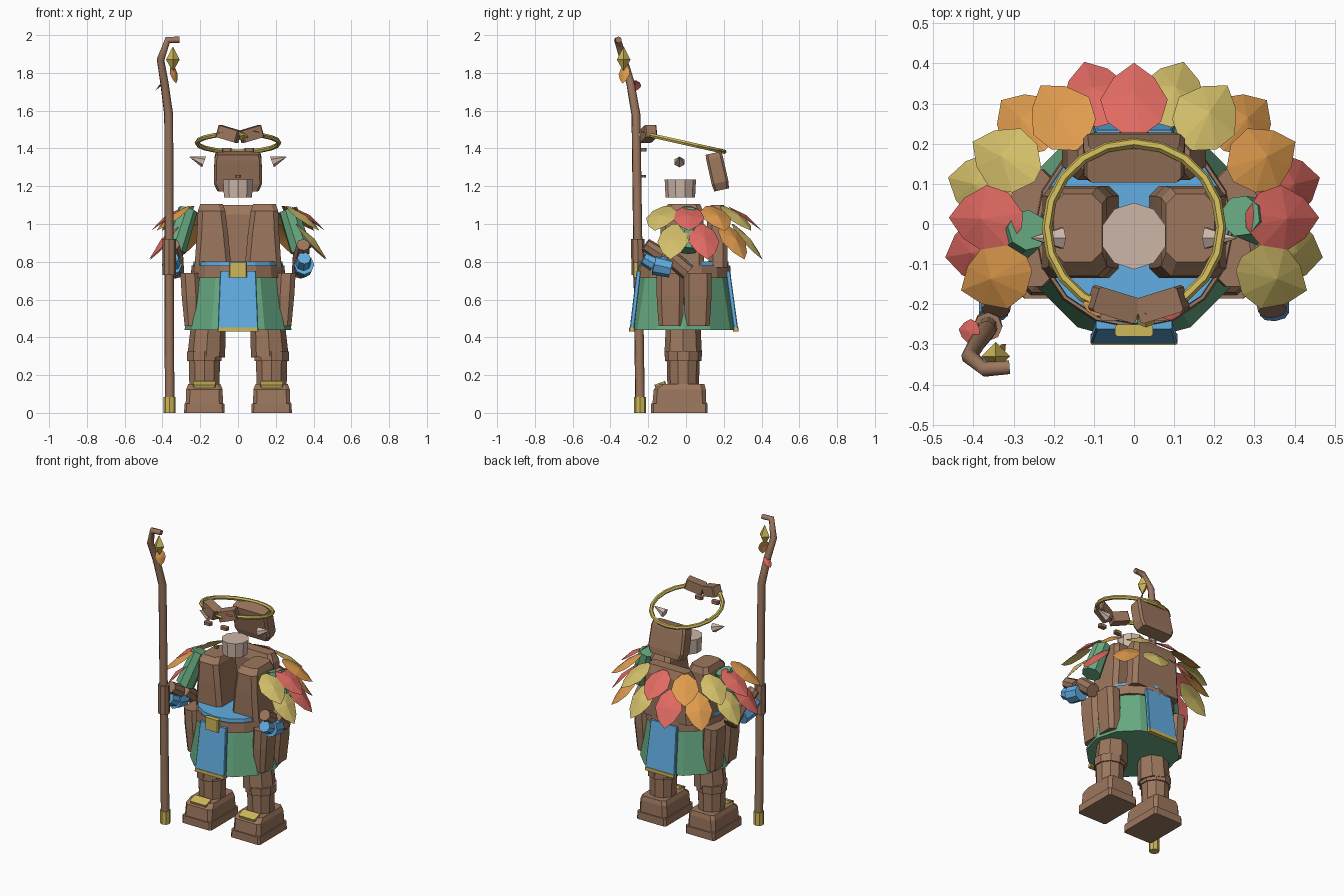
import bpy, bmesh, math
from mathutils import Matrix, Vector

cube = bpy.data.objects.get("Cube")
if cube:
    bpy.data.objects.remove(cube, do_unlink=True)


def material(name, *rgb):
    col = [((c / 255 + 0.055) / 1.055) ** 2.4 for c in rgb] + [1]
    m = bpy.data.materials.new(name)
    m.use_nodes = True
    m.diffuse_color = col
    m.node_tree.nodes["Principled BSDF"].inputs["Base Color"].default_value = col
    return m


BROWN = material("leather brown", 156, 119, 94)
BLUE = material("cloth blue", 98, 174, 226)
GREEN = material("cloth green", 104, 170, 130)
RED = material("leaf red", 224, 106, 98)
ORANGE = material("leaf orange", 224, 156, 78)
YELLOW = material("leaf yellow", 212, 192, 106)
GOLD = material("gold", 206, 184, 90)
SKIN = material("pale skin", 205, 182, 168)


def finish(name, bm, mat, matrix=None):
    bmesh.ops.recalc_face_normals(bm, faces=bm.faces)
    if matrix:
        bm.transform(matrix)
    mesh = bpy.data.meshes.new(name)
    bm.to_mesh(mesh)
    bm.free()
    mesh.materials.append(mat)
    ob = bpy.data.objects.new(name, mesh)
    bpy.context.collection.objects.link(ob)
    return ob


def place(pos, rx=0, ry=0, rz=0):
    return (Matrix.Translation(pos) @ Matrix.Rotation(rz, 4, "Z")
            @ Matrix.Rotation(ry, 4, "Y") @ Matrix.Rotation(rx, 4, "X"))


def block(name, sections, mat, matrix=None, cut=0.012):
    """Chamfered rectangles (z, cx, cy, sx, sy) stacked and skinned."""
    bm = bmesh.new()
    rings = []
    for z, cx, cy, sx, sy in sections:
        a, b = sx / 2, sy / 2
        c = min(cut, a * 0.5, b * 0.5)
        pts = [(a, c - b), (a, b - c), (a - c, b), (c - a, b),
               (-a, b - c), (-a, c - b), (c - a, -b), (a - c, -b)]
        rings.append([bm.verts.new((cx + x, cy + y, z)) for x, y in pts])
    for lo, hi in zip(rings, rings[1:]):
        for i in range(8):
            j = (i + 1) % 8
            bm.faces.new((lo[i], lo[j], hi[j], hi[i]))
    bm.faces.new(rings[0])
    bm.faces.new(rings[-1])
    return finish(name, bm, mat, matrix)


def box(name, pos, size, mat, rx=0, ry=0, rz=0):
    x, y, z = size
    return block(name, [(-z / 2, 0, 0, x, y), (z / 2, 0, 0, x, y)], mat,
                 place(pos, rx, ry, rz), 0.006)


def limb(name, a, b, ra, rb, mat, n=8):
    a, b = Vector(a), Vector(b)
    bm = bmesh.new()
    turn = (b - a).to_track_quat("Z", "Y").to_matrix().to_4x4()
    bmesh.ops.create_cone(bm, cap_ends=True, segments=n, radius1=ra, radius2=rb,
                          depth=(b - a).length)
    return finish(name, bm, mat, Matrix.Translation((a + b) / 2) @ turn)


def leaf(name, base, heading, droop, length, width, mat):
    outline = [(0, 0.22), (0.2, 0.8), (0.5, 1), (0.8, 0.6), (1, 0)]
    pts = outline + [(t, -w) for t, w in reversed(outline[:-1])]
    bm = bmesh.new()
    rim = [bm.verts.new((t * length, w * width / 2, 0)) for t, w in pts]
    top = bm.verts.new((length * 0.5, 0, length * 0.09))
    low = bm.verts.new((length * 0.5, 0, length * 0.05))
    for i, v in enumerate(rim):
        nxt = rim[(i + 1) % len(rim)]
        bm.faces.new((v, nxt, top))
        bm.faces.new((nxt, v, low))
    return finish(name, bm, mat, place(base, ry=droop, rz=heading))


# Staff: bent shaft, hook, ferrule, grip, crystal and leaves
curve = bpy.data.curves.new("staff_path", "CURVE")
curve.dimensions = "3D"
curve.bevel_depth = 0.026
curve.bevel_resolution = 2
curve.use_fill_caps = True
path = [(-0.362, -0.243, 0.02), (-0.367, -0.265, 1.58), (-0.39, -0.295, 1.75),
        (-0.41, -0.33, 1.87), (-0.372, -0.362, 1.975), (-0.31, -0.357, 1.975)]
spline = curve.splines.new("POLY")
spline.points.add(len(path) - 1)
for i, (point, co) in enumerate(zip(spline.points, path)):
    point.co = (*co, 1)
    point.radius = 1 - 0.07 * i
staff = bpy.data.objects.new("staff_shaft", curve)
bpy.context.collection.objects.link(staff)
curve.materials.append(BROWN)
limb("staff_ferrule", (-0.362, -0.243, 0), (-0.362, -0.243, 0.085), 0.032, 0.032, GOLD)
limb("staff_grip", (-0.364, -0.252, 0.73), (-0.364, -0.256, 0.92), 0.036, 0.036, BROWN)
limb("crystal_top", (-0.345, -0.33, 1.87), (-0.345, -0.33, 1.937), 0.036, 0.002, GOLD, 4)
limb("crystal_bottom", (-0.345, -0.33, 1.81), (-0.345, -0.33, 1.87), 0.002, 0.036, GOLD, 4)
leaf("staff_leaf_orange", (-0.35, -0.32, 1.84), -0.6, 1.3, 0.1, 0.07, ORANGE)
leaf("staff_leaf_red", (-0.385, -0.27, 1.76), 3.0, 0.8, 0.075, 0.06, RED)

# Head: floating hood back, neck, circlet and its ornaments
block("hood_back", [(-0.1, 0, 0, 0.22, 0.08), (-0.06, 0, 0, 0.255, 0.09),
                    (0.07, 0, 0, 0.25, 0.09), (0.1, 0, 0, 0.235, 0.085)],
      BROWN, place((0, 0.167, 1.278), rx=0.22))
limb("neck", (0, -0.03, 1.14), (0, -0.03, 1.235), 0.078, 0.083, SKIN, 10)
bpy.ops.mesh.primitive_torus_add(location=(0, -0.01, 1.43), rotation=(-0.22, 0, 0),
                                 major_radius=0.217, minor_radius=0.013,
                                 major_segments=20, minor_segments=6)
bpy.context.object.name = "circlet"
bpy.context.object.data.materials.append(GOLD)
limb("circlet_gem", (0.03, -0.24, 1.455), (0.03, -0.21, 1.485), 0.025, 0.02, GOLD, 6)
leaf("circlet_leaf_orange", (-0.06, -0.2, 1.49), math.pi, 0.2, 0.07, 0.06, ORANGE)
leaf("circlet_leaf_red", (0.06, -0.215, 1.495), 0, 0.2, 0.065, 0.05, RED)
box("nose", (0, -0.225, 1.253), (0.03, 0.025, 0.015), BROWN)
for s, side in ((-1, "right"), (1, "left")):
    box(side + "_circlet_knot", (0.01 + s * 0.06, -0.2, 1.477), (0.115, 0.065, 0.065),
        BROWN, ry=-s * 0.28, rz=s * 0.3)
    box(side + "_brow", (s * 0.06, -0.225, 1.393), (0.05, 0.03, 0.02), BROWN)
    limb(side + "_ear", (s * 0.18, -0.035, 1.328), (s * 0.255, -0.035, 1.355),
         0.03, 0.002, SKIN, 6)

# Torso: vest panels, back panel, sash, belt
for s, side in ((-1, "right"), (1, "left")):
    block(side + "_vest_panel",
          [(0.77, s * 0.133, -0.02, 0.195, 0.23), (0.95, s * 0.135, -0.02, 0.165, 0.23),
           (1.07, s * 0.14, -0.02, 0.145, 0.22), (1.105, s * 0.14, -0.01, 0.12, 0.17)],
          BROWN, cut=0.025)
block("back_panel", [(0.77, 0, 0.17, 0.36, 0.1), (1.05, 0, 0.165, 0.33, 0.11),
                     (1.1, 0, 0.165, 0.28, 0.07)], BROWN, cut=0.025)
limb("sash", (0, -0.012, 0.755), (0, -0.012, 0.802), 0.24, 0.236, BLUE, 16)
limb("belt", (0, -0.012, 0.715), (0, -0.012, 0.78), 0.25, 0.246, BROWN, 16)
box("buckle", (0, -0.265, 0.757), (0.095, 0.03, 0.08), GOLD)

# Skirt with hanging cloth and side guards
limb("skirt", (0, -0.012, 0.44), (0, -0.012, 0.75), 0.283, 0.23, GREEN, 12)
for name, top, bottom in (("front", -0.25, -0.286), ("back", 0.222, 0.264)):
    block(name + "_cloth", [(0.445, 0, bottom, 0.215, 0.024), (0.75, 0, top, 0.19, 0.024)],
          BLUE, cut=0.004)
    block(name + "_cloth_hem", [(0.43, 0, bottom, 0.218, 0.03),
                                (0.452, 0, bottom, 0.215, 0.03)], GOLD, cut=0.004)
for s, side in ((-1, "right"), (1, "left")):
    for t, end in ((-1, "front"), (1, "back")):
        block(f"{side}_{end}_hip_guard",
              [(0.46, s * 0.24, t * 0.07 - 0.01, 0.085, 0.13),
               (0.62, s * 0.248, t * 0.073 - 0.01, 0.1, 0.145),
               (0.74, s * 0.255, t * 0.073 - 0.01, 0.1, 0.145)], BROWN, cut=0.025)

# Legs and boots
for s, side in ((-1, "right"), (1, "left")):
    x = s * 0.178
    limb(side + "_thigh", (s * 0.155, -0.015, 0.5), (x - s * 0.01, -0.015, 0.3),
         0.09, 0.1, BROWN)
    limb(side + "_calf", (x, -0.015, 0.12), (x, -0.015, 0.31), 0.083, 0.088, BROWN, 10)
    limb(side + "_cuff", (x, -0.015, 0.275), (x, -0.015, 0.325), 0.096, 0.098, BROWN, 10)
    block(side + "_sole", [(0, x, -0.035, 0.215, 0.3), (0.05, x, -0.035, 0.21, 0.3)], BROWN)
    block(side + "_boot", [(0.05, x, -0.035, 0.198, 0.285), (0.125, x, -0.033, 0.192, 0.275),
                           (0.153, x, -0.02, 0.17, 0.235)], BROWN, cut=0.02)
    box(side + "_boot_strap", (x, -0.135, 0.147), (0.12, 0.06, 0.025), GOLD, rx=0.35)

# Arms: sleeve, elbow guard, blue wrap, fist
for s, side in ((-1, "right"), (1, "left")):
    fwd = -0.07 if s < 0 else 0
    limb(side + "_sleeve", (s * 0.265, 0.02 + fwd / 2, 1.075), (s * 0.335, fwd, 0.86),
         0.052, 0.06, GREEN)
    limb(side + "_forearm", (s * 0.33, 0.01, 0.745), (s * 0.335, -0.09, 0.83),
         0.045, 0.045, BROWN)
    limb(side + "_wrap", (s * 0.345, -0.08, 0.765), (s * 0.35, -0.17, 0.785),
         0.05, 0.054, BLUE)
    limb(side + "_wrap_end", (s * 0.345, -0.17, 0.79), (s * 0.35, -0.225, 0.82),
         0.042, 0.036, BLUE)
    limb(side + "_fist", (s * 0.335, -0.13, 0.835), (s * 0.345, -0.215, 0.89),
         0.042, 0.036, BROWN)

# Leaf mantle: two overlapping rows round the sides and back
upper = [(-21, 0.37), (2, 0.37), (27, 0.36), (56, 0.325), (90, 0.31)]
lower = [(-10, 0.395), (14, 0.395), (43, 0.37), (73, 0.34)]
rows = (("upper", upper + [(180 - a, r) for a, r in upper[-2::-1]], 1.095, 0.62, 0.225),
        ("lower", lower + [(180 - a, r) for a, r in lower[::-1]], 1.0, 0.85, 0.25))
for row, spots, z, droop, length in rows:
    for i, (deg, r) in enumerate(spots):
        a = math.radians(deg)
        r -= length / 2 * math.cos(droop)
        leaf(f"{row}_mantle_leaf_{i + 1}", (r * math.cos(a), r * math.sin(a), z), a, droop,
             length, 0.168, (YELLOW, RED, ORANGE)[i % 3])
